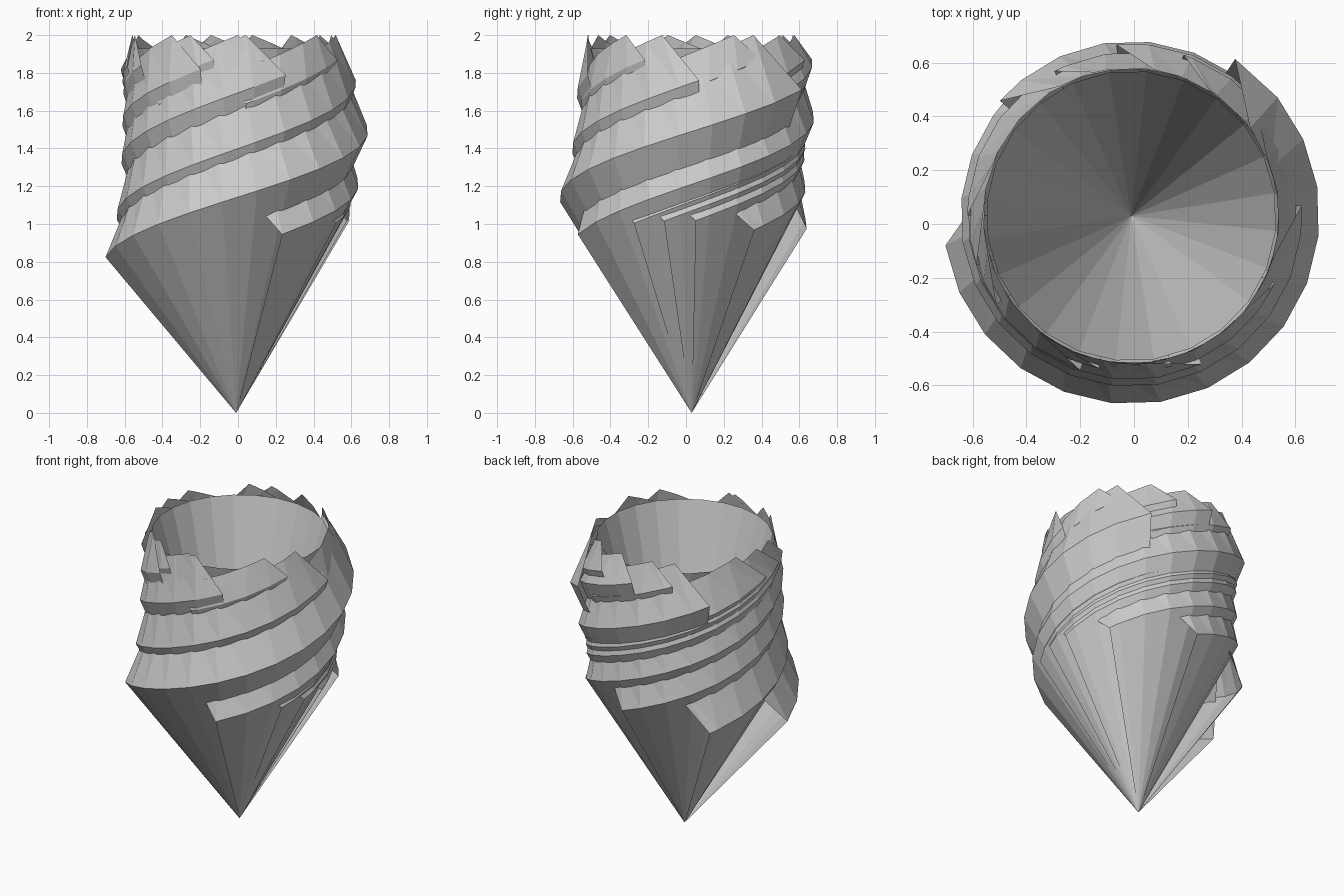
import bpy, math

if "Cube" in bpy.data.objects:
    bpy.data.objects.remove(bpy.data.objects["Cube"])

AX, AY = -0.01, 0.03      # spiral axis
SLOPE = 0.223             # rise per radian
TOP = 2.0
STEP = 15                 # facet angle


def point(r, deg, z):
    a = math.radians(deg)
    return (AX + r * math.cos(a), AY + r * math.sin(a), z)


def add_mesh(name, verts, faces):
    me = bpy.data.meshes.new(name)
    me.from_pydata(verts, [], faces)
    me.update()
    bpy.context.collection.objects.link(bpy.data.objects.new(name, me))


def petal(name, start, level, radius, z_end, lag=20, inner=0.55):
    """Cone fan up to a helical ridge with a sloped ribbon above it.
    level is the ridge height extrapolated to angle 0."""
    end = math.degrees((z_end - level) / SLOPE)
    grid = [-171 + STEP * k for k in range(50)]
    angles = [start] + [g for g in grid if start + 3 < g < end - 3] + [end]
    verts, faces = [(AX, AY, 0)], []
    for deg in angles:
        z = level + SLOPE * math.radians(deg)
        verts.append(point(radius, deg, z))
        verts.append(point(inner, deg - lag, z + TOP - z_end))
    for i in range(len(angles) - 1):
        a, b, c, d = 1 + 2 * i, 2 + 2 * i, 3 + 2 * i, 4 + 2 * i
        faces += [(0, c, a), (a, c, d), (a, d, b)]
    add_mesh(name, verts, faces)


# Main wrapped petals: start angle, ridge level, ridge radius, end height
main = [
    (-171, 1.49, 0.70, 1.71),
    (-68, 1.21, 0.65, 1.75),
    (-30, 1.12, 0.61, 1.82),
    (-14, 1.07, 0.605, 1.84),
    (2, 1.01, 0.60, 1.84),
    (33, 0.84, 0.605, 1.82),
    (86, 0.64, 0.61, 1.79),
    (139, 0.345, 0.635, 1.76),
]
for i, (s, lv, r, ze) in enumerate(main):
    petal(f"outer_petal_{i + 1}", s, lv, r, ze)

# Short inner petals that fill the jagged rim
for i, (end, r) in enumerate([(38, 0.60), (72, 0.63), (95, 0.64), (118, 0.61), (258, 0.58),
                              (285, 0.58), (335, 0.59)]):
    ze = 1.87
    petal(f"rim_petal_{i + 1}", end - 60, ze - SLOPE * math.radians(end), r, ze, lag=14)

# Inside of the cup: one smooth cone down to the tip
n = 24
ring = [point(0.54, -171 + 360 * i / n, 1.93) for i in range(n)]
add_mesh("inner_cup", [(AX, AY, 0.02)] + ring,
         [(0, 1 + i, 1 + (i + 1) % n) for i in range(n)])
